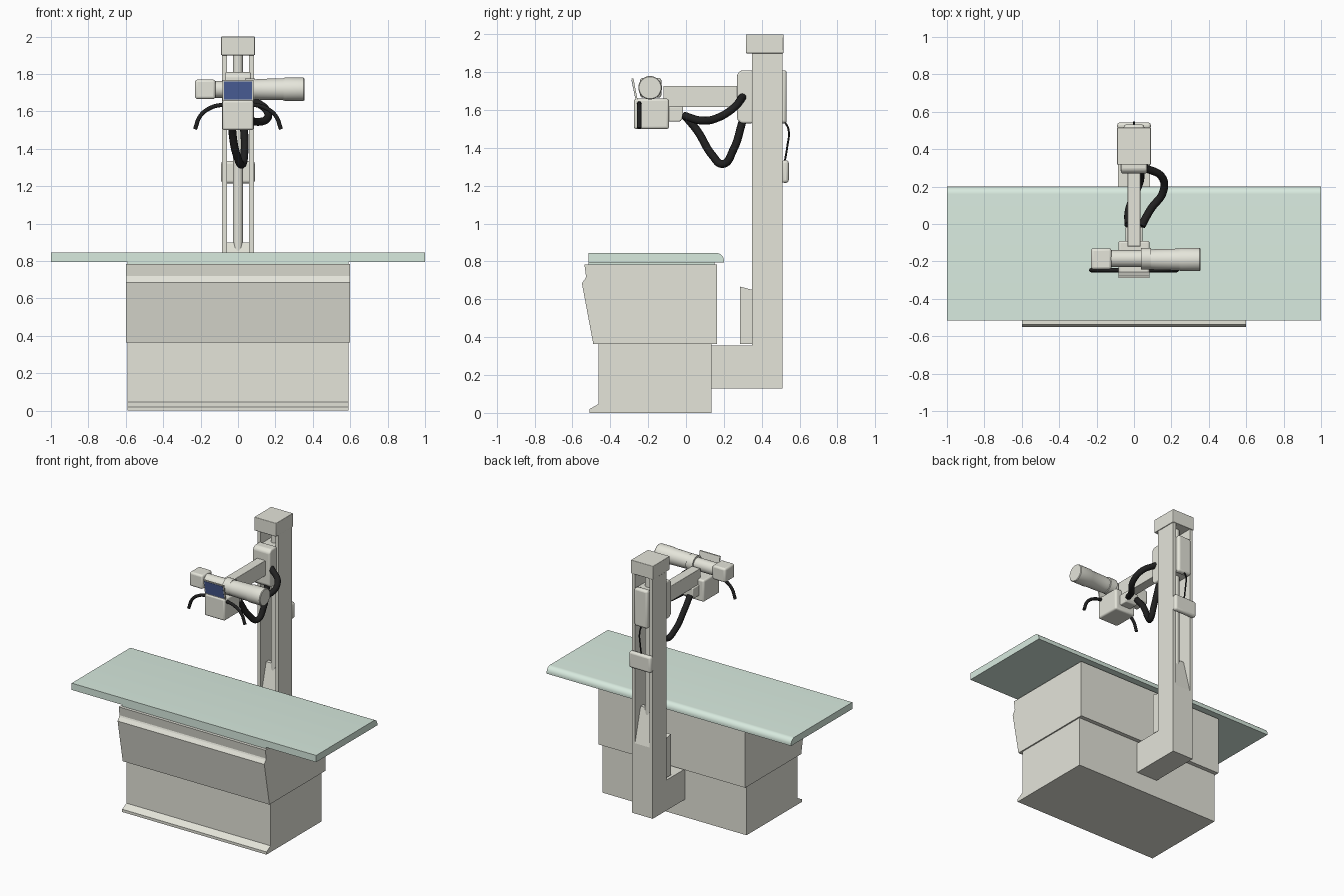
import bpy, bmesh, math
from mathutils import Vector

if "Cube" in bpy.data.objects:
    bpy.data.objects.remove(bpy.data.objects["Cube"])


def mat(name, rgb):
    m = bpy.data.materials.new(name)
    m.diffuse_color = (*rgb, 1)
    m.use_nodes = True
    m.node_tree.nodes["Principled BSDF"].inputs["Base Color"].default_value = m.diffuse_color
    return m


CREAM = mat("cream", (0.78, 0.78, 0.70))
GREEN = mat("pale_green", (0.69, 0.83, 0.74))
BLACK = mat("black", (0.015, 0.015, 0.015))
BLUE = mat("screen_blue", (0.08, 0.13, 0.36))


def finish(ob, material, smooth=False):
    ob.data.materials.append(material)
    if smooth:
        bpy.ops.object.select_all(action='DESELECT')
        bpy.context.view_layer.objects.active = ob
        ob.select_set(True)
        bpy.ops.object.shade_smooth_by_angle(angle=math.radians(35))
    return ob


def from_bmesh(name, bm, material, bevel=0, segments=3, smooth=False):
    bmesh.ops.recalc_face_normals(bm, faces=bm.faces)
    me = bpy.data.meshes.new(name)
    bm.to_mesh(me)
    bm.free()
    ob = bpy.data.objects.new(name, me)
    bpy.context.collection.objects.link(ob)
    finish(ob, material, smooth or bevel > 0)
    if bevel:
        mod = ob.modifiers.new("bevel", 'BEVEL')
        mod.width, mod.segments = bevel, segments
    return ob


def profile(name, yz, x0, x1, material=CREAM, bevel=0, smooth=False):
    """Extrude a side profile (y, z) from x0 to x1."""
    bm = bmesh.new()
    face = bm.faces.new([bm.verts.new((x0, y, z)) for y, z in yz])
    ext = bmesh.ops.extrude_face_region(bm, geom=[face])
    verts = [v for v in ext["geom"] if isinstance(v, bmesh.types.BMVert)]
    bmesh.ops.translate(bm, verts=verts, vec=(x1 - x0, 0, 0))
    return from_bmesh(name, bm, material, bevel, smooth=smooth)


def box(name, x, y, z, material=CREAM, bevel=0):
    yz = [(y[0], z[0]), (y[1], z[0]), (y[1], z[1]), (y[0], z[1])]
    return profile(name, yz, x[0], x[1], material, bevel)


def lathe_x(name, xr, y, z, material=CREAM, n=32):
    """Solid of revolution about an axis parallel to x, from (x, radius) pairs."""
    bm = bmesh.new()
    rings = [[bm.verts.new((x, y + r * math.cos(a), z + r * math.sin(a)))
              for a in (2 * math.pi * i / n for i in range(n))] for x, r in xr]
    for a, b in zip(rings, rings[1:]):
        for i in range(n):
            bm.faces.new((a[i], a[(i + 1) % n], b[(i + 1) % n], b[i]))
    bm.faces.new(rings[0])
    bm.faces.new(rings[-1])
    return from_bmesh(name, bm, material, smooth=True)


def tube(name, pts, radius, material=BLACK):
    cu = bpy.data.curves.new(name, 'CURVE')
    cu.dimensions = '3D'
    cu.bevel_depth, cu.bevel_resolution = radius, 4
    cu.resolution_u, cu.use_fill_caps = 10, True
    sp = cu.splines.new('BEZIER')
    sp.bezier_points.add(len(pts) - 1)
    for bp, p in zip(sp.bezier_points, pts):
        bp.co = Vector(p)
        bp.handle_left_type = bp.handle_right_type = 'AUTO'
    ob = bpy.data.objects.new(name, cu)
    bpy.context.collection.objects.link(ob)
    cu.materials.append(material)
    return ob


# Table top with a rounded rear edge, on a thin plate
arc = [(0.16 + 0.04 * math.sin(a), 0.805 + 0.04 * math.cos(a))
       for a in (math.pi / 2 * i / 8 for i in range(9))]
profile("table_top", [(-0.515, 0.795), (-0.515, 0.845)] + arc + [(0.20, 0.795)],
        -1, 1, GREEN, smooth=True)
box("table_plate", (-0.59, 0.59), (-0.515, 0.15), (0.78, 0.796), GREEN)

# Pedestal: upper cabinet with front ledge, lower base with kick strip
profile("upper_cabinet", [(-0.49, 0.365), (-0.55, 0.685), (-0.532, 0.71), (-0.528, 0.72),
                          (-0.537, 0.785), (0.165, 0.785), (0.165, 0.365)], -0.6, 0.6)
profile("lower_base", [(-0.51, 0), (-0.51, 0.02), (-0.462, 0.047), (-0.462, 0.366),
                       (0.135, 0.366), (0.135, 0)], -0.59, 0.59)

# Column: foot, side rails, tapering web, inner rod, front fairing and cap
box("column_foot", (-0.085, 0.085), (0.13, 0.36), (0.13, 0.355))
for side, s in (("left", -1), ("right", 1)):
    box("column_rail_" + side, sorted((s * 0.06, s * 0.085)), (0.35, 0.51), (0.13, 1.91))
profile("column_web", [(0.35, 0.13), (0.51, 0.13), (0.51, 0.65), (0.445, 0.9),
                       (0.415, 0.9), (0.35, 0.65)], -0.06, 0.06)
rod = lathe_x("column_rod", [(-0.53, 0.027), (0.53, 0.027)], 0, 0)
rod.rotation_euler.y = math.pi / 2
rod.location = (0, 0.43, 1.38)
profile("column_fairing", [(0.285, 0.365), (0.352, 0.365), (0.352, 0.65), (0.285, 0.667)],
        -0.075, 0.075)
box("column_cap", (-0.09, 0.09), (0.317, 0.515), (1.9, 2.0), bevel=0.004)

# Sliding carriage through the column slot, and its arm
profile("carriage_front", [(0.27, 1.55), (0.29, 1.53), (0.355, 1.53), (0.355, 1.81),
                           (0.29, 1.81), (0.27, 1.79)], -0.07, 0.07, bevel=0.01)
box("carriage_core", (-0.055, 0.055), (0.34, 0.51), (1.54, 1.8))
box("carriage_back", (-0.055, 0.055), (0.49, 0.532), (1.53, 1.81), bevel=0.015)
box("arm", (-0.035, 0.035), (-0.12, 0.29), (1.615, 1.728), bevel=0.004)
profile("arm_bracket", [(-0.1, 1.54), (-0.03, 1.54), (-0.015, 1.56), (-0.015, 1.62),
                        (-0.1, 1.62)], -0.045, 0.045, bevel=0.006)

# Control head with tilted screen
box("control_head", (-0.083, 0.083), (-0.275, -0.09), (1.5, 1.66), bevel=0.012)
profile("screen_panel", [(-0.266, 1.655), (-0.256, 1.655), (-0.278, 1.768), (-0.288, 1.768)],
        -0.083, 0.083)
profile("screen", [(-0.2685, 1.664), (-0.262, 1.664), (-0.282, 1.76), (-0.2885, 1.76)],
        -0.076, 0.076, BLUE)

# Horizontal tube unit: barrel, collar, body and end housing
lathe_x("barrel", [(0.09, 0.053), (0.12, 0.056), (0.24, 0.058), (0.25, 0.062),
                   (0.35, 0.062), (0.355, 0.058)], -0.19, 1.718)
lathe_x("tube_body", [(-0.13, 0.045), (0.1, 0.045)], -0.185, 1.718)
lathe_x("tube_collar", [(0.038, 0.058), (0.092, 0.058)], -0.185, 1.718)
box("end_housing", (-0.23, -0.12), (-0.243, -0.13), (1.666, 1.77), bevel=0.014)

# Curved side handles
for side, s in (("left", -1), ("right", 1)):
    tube("handle_" + side, [(s * x, -0.247, z) for x, z in
                            ((0.075, 1.637), (0.14, 1.622), (0.2, 1.578), (0.23, 1.505))], 0.011)

# Heavy cables between carriage and head, thin lead to the hand pendant
tube("side_cable", [(0.04, -0.01, 1.57), (0.09, 0.08, 1.545), (0.155, 0.17, 1.56),
                    (0.15, 0.25, 1.61), (0.06, 0.3, 1.67)], 0.021)
tube("hanging_cable", [(-0.03, -0.005, 1.57), (-0.03, 0.06, 1.49), (-0.005, 0.14, 1.36),
                       (0.02, 0.195, 1.315), (0.035, 0.25, 1.39), (0.03, 0.3, 1.545)], 0.021)
tube("pendant_lead", [(0, 0.52, 1.54), (0, 0.541, 1.5), (0, 0.534, 1.4), (0, 0.52, 1.32)], 0.005)
box("hand_pendant", (-0.09, 0.09), (0.505, 0.543), (1.215, 1.335), bevel=0.015)
